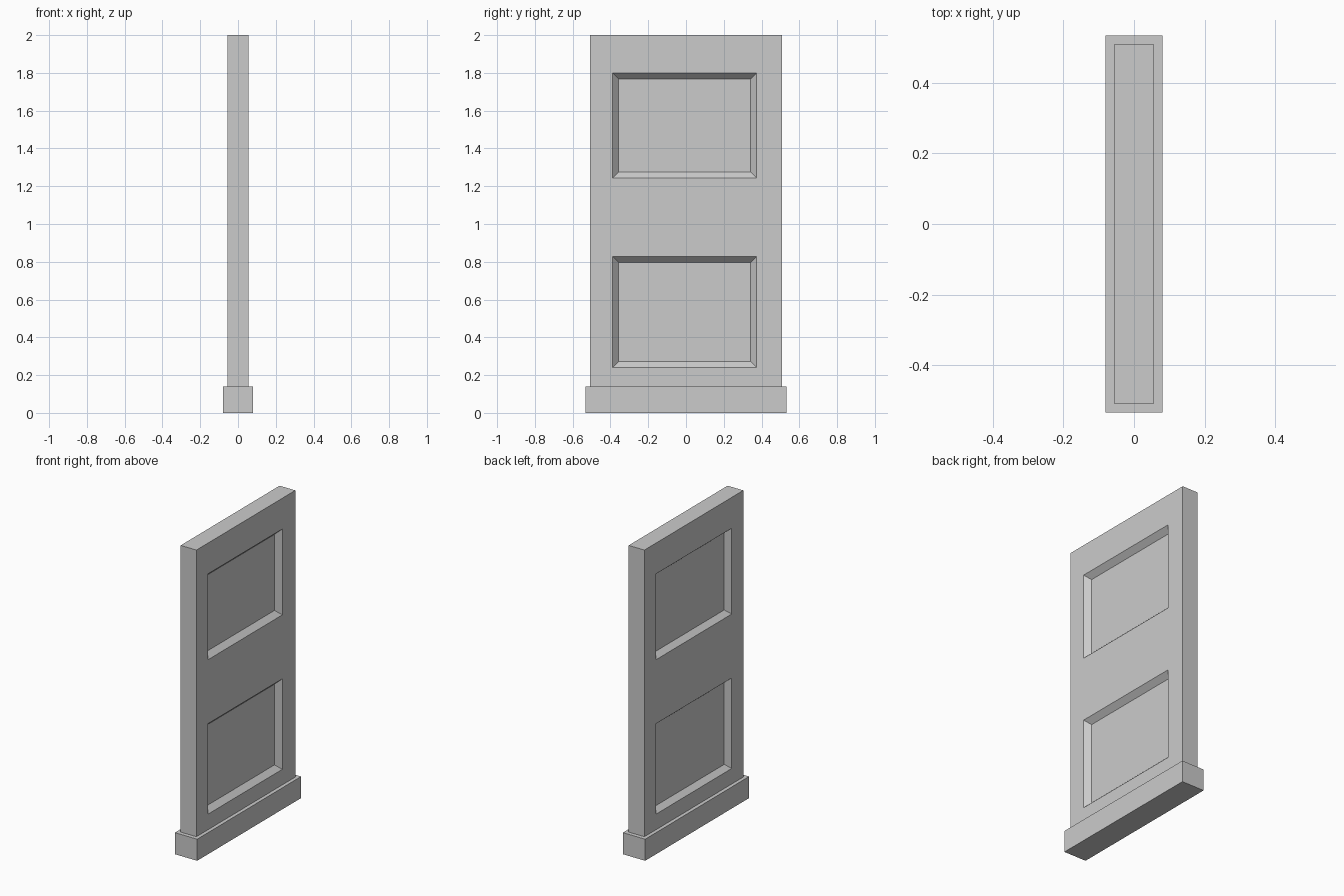
import bpy
import bmesh
from mathutils import Matrix, Vector

default = bpy.data.objects.get("Cube")
if default:
    bpy.data.objects.remove(default, do_unlink=True)

# Single plain material
grey = bpy.data.materials.new("plain_grey")
grey.use_nodes = True
colour = (0.6, 0.6, 0.6, 1.0)
grey.diffuse_color = colour
grey.node_tree.nodes["Principled BSDF"].inputs["Base Color"].default_value = colour


def box(depth, width, z0, z1):
    bm = bmesh.new()
    size = Matrix.Diagonal((depth, width, z1 - z0, 1))
    move = Matrix.Translation((0, 0, (z0 + z1) / 2))
    bmesh.ops.create_cube(bm, size=1, matrix=move @ size)
    return bm


def finish(bm, name):
    bmesh.ops.recalc_face_normals(bm, faces=bm.faces)
    mesh = bpy.data.meshes.new(name)
    bm.to_mesh(mesh)
    bm.free()
    mesh.materials.append(grey)
    bpy.context.collection.objects.link(bpy.data.objects.new(name, mesh))


# Plinth under the slab
finish(box(0.16, 1.066, 0, 0.14), "base_plinth")

# Upright slab, cut along the panel edges
PANEL_SIDE = 0.388
PANELS = [(0.241, 0.828), (1.243, 1.80)]
slab = box(0.113, 1.014, 0.14, 2.0)


def cut(point, normal):
    geom = slab.verts[:] + slab.edges[:] + slab.faces[:]
    bmesh.ops.bisect_plane(slab, geom=geom, plane_co=Vector(point), plane_no=Vector(normal))


for side in (-1, 1):
    cut((0, side * PANEL_SIDE, 0), (0, 1, 0))
for panel in PANELS:
    for z in panel:
        cut((0, 0, z), (0, 0, 1))

# Sunken panels with sloped borders on both broad faces
for side, border in ((1, 0.045), (-1, 0.04)):
    sunken = []
    for face in slab.faces:
        c = face.calc_center_median()
        if face.normal.x * side > 0.9 and abs(c.y) < 0.1 and any(a < c.z < b for a, b in PANELS):
            sunken.append(face)
    bmesh.ops.inset_individual(slab, faces=sunken, thickness=border, depth=-0.034)

# The panels on the +x face stop slightly short of the back edge
for v in slab.verts:
    if v.co.x > 0 and 0.3 < v.co.y < 0.45:
        v.co.y -= 0.014
finish(slab, "panelled_slab")
